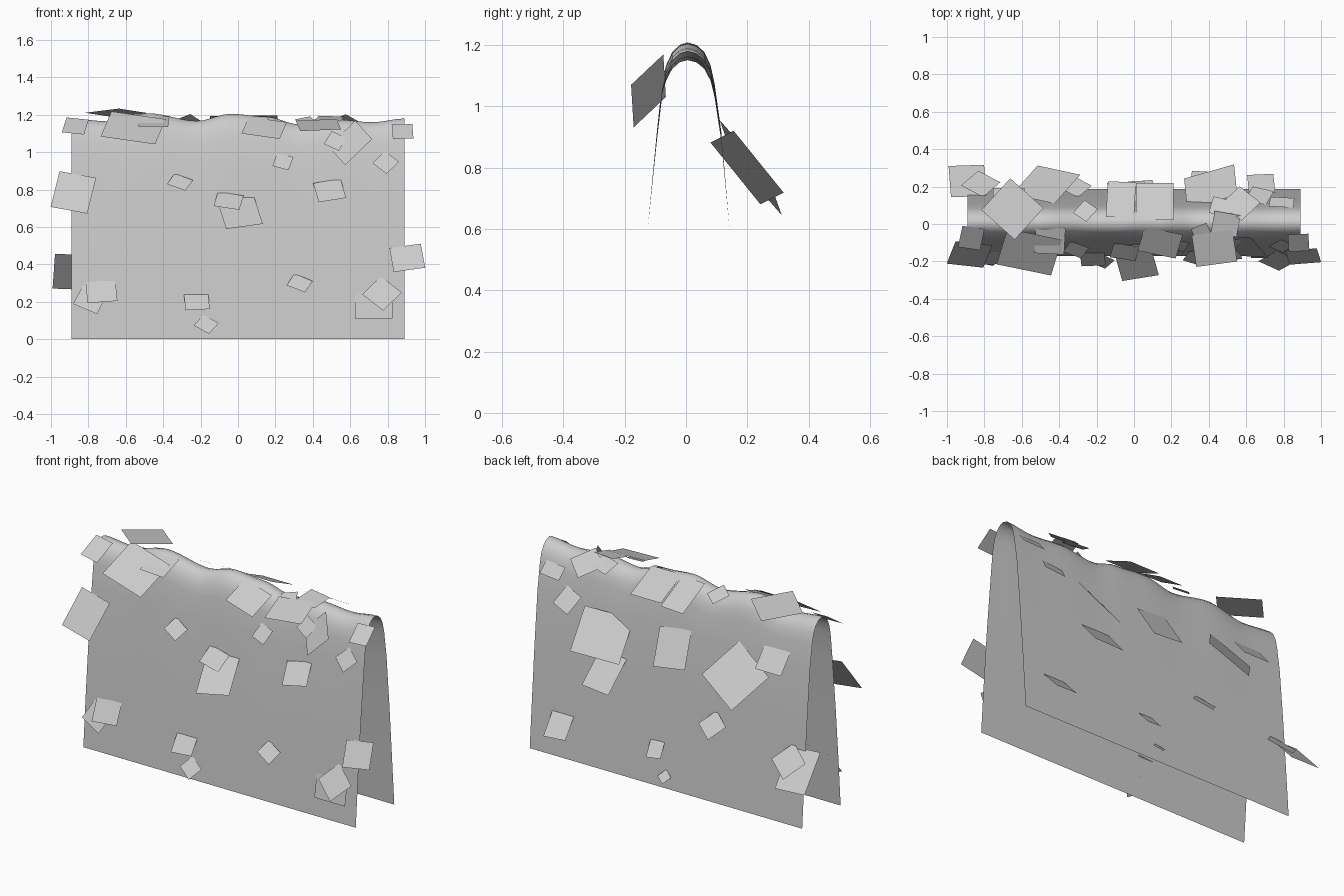
import bpy, bmesh
from math import radians, sin, cos
from mathutils import Vector, Matrix


def interp(pts, t):
    # smooth interpolation through a short list of (t, value)
    if t <= pts[0][0]:
        return pts[0][1]
    for (a, va), (b, vb) in zip(pts, pts[1:]):
        if t <= b:
            k = (t - a) / (b - a)
            return va + (vb - va) * k * k * (3 - 2 * k)
    return pts[-1][1]


def finish(name, bm, smooth):
    me = bpy.data.meshes.new(name)
    bm.to_mesh(me)
    bm.free()
    ob = bpy.data.objects.new(name, me)
    bpy.context.collection.objects.link(ob)
    for p in me.polygons:
        p.use_smooth = smooth
    return ob


# Folded sheet: arch profile swept along x with a wavy ridge
PROFILE = [(-.172, 0), (-.15, .3), (-.125, .6), (-.095, .9), (-.078, 1.05), (-.065, 1.105),
           (-.045, 1.145), (-.02, 1.168), (.005, 1.175), (.035, 1.167), (.06, 1.145),
           (.08, 1.105), (.093, 1.05), (.115, .9), (.142, .6), (.165, .3), (.187, 0)]
RIDGE = [(-.89, .005), (-.7, -.01), (-.48, .033), (-.22, -.008), (-.04, .03),
         (.15, .015), (.32, -.025), (.52, 0), (.72, -.015), (.89, .005)]
bm = bmesh.new()
rows = []
N = 48
for i in range(N + 1):
    x = -.89 + 1.78 * i / N
    d = interp(RIDGE, x)
    rows.append([bm.verts.new((x, y, z + d * max(0, (z - .6) / .575))) for y, z in PROFILE])
for a, b in zip(rows, rows[1:]):
    for j in range(len(PROFILE) - 1):
        bm.faces.new((a[j], b[j], b[j + 1], a[j + 1]))
finish("folded_sheet", bm, True)


def wall_y(z, side):
    pts = [(p[1], p[0]) for p in (PROFILE[:8] if side < 0 else PROFILE[:8:-1])]
    for (a, va), (b, vb) in zip(pts, pts[1:]):
        if z <= b:
            return va + (vb - va) * (z - a) / (b - a)
    return 0


def card(bm, centre, w, h, roll, pitch, side, yaw=0):
    # quad whose lower edge flares outward from the sheet
    p, r = radians(pitch), radians(roll)
    right, up = Vector((1, 0, 0)), Vector((0, -side * sin(p), cos(p)))
    turn = Matrix.Rotation(radians(yaw), 3, 'Z')
    vs = []
    for a, b in ((-1, -1), (1, -1), (1, 1), (-1, 1)):
        u, v = a * w / 2, b * h / 2
        q = right * (u * cos(r) - v * sin(r)) + up * (u * sin(r) + v * cos(r))
        vs.append(bm.verts.new(Vector(centre) + turn @ q))
    bm.faces.new(vs if side < 0 else vs[::-1])


def wall_cards(name, side, rows):
    bm = bmesh.new()
    for x, z, w, h, roll, pitch, yaw in rows:
        r = radians(roll)
        reach = h * abs(cos(r)) + w * abs(sin(r))
        y = wall_y(z, side) + side * .4 * reach * sin(radians(pitch))
        card(bm, (x, y, z), w, h, roll, pitch, side, yaw)
    finish(name, bm, False)


# Front cards: x, z, width, height, roll, pitch, yaw
wall_cards("front_cards", -1, [
    (-.88, .785, .2, .23, -12, 32, 0), (-.31, .84, .11, .09, -27, 45, 0),
    (-.05, .74, .14, .11, -12, 45, 0), (.01, .68, .2, .24, 12, 49, 0),
    (.24, .95, .09, .09, -18, 35, 0), (.49, .795, .15, .14, 12, 42, 0),
    (.6, 1.05, .17, .2, -40, 25, -30), (.52, 1.06, .09, .09, -28, 30, 0),
    (.79, .945, .1, .1, -42, 30, 0), (.905, .435, .17, .15, 9, 30, 0),
    (.33, .3, .11, .09, -27, 40, 0), (.77, .245, .15, .15, -42, 30, 0),
    (.725, .18, .2, .14, 0, 10, 0), (-.73, .255, .16, .13, 5, 30, 0),
    (-.79, .215, .14, .13, -25, 25, 0), (-.22, .2, .13, .11, 4, 40, 0),
    (-.17, .08, .1, .09, -35, 38, 0)])

# Back cards
wall_cards("back_cards", 1, [
    (.67, .92, .12, .12, 20, 40, 0), (.41, .8, .28, .26, 10, 38, 22),
    (.39, .59, .18, .22, 5, 42, 0), (-.03, .83, .2, .22, -8, 30, 0),
    (-.47, .8, .27, .27, 38, 35, 12), (-.67, .92, .17, .14, 0, 40, 0),
    (-.82, .39, .15, .15, 38, 42, 0), (-.89, .36, .19, .25, -3, 42, 0),
    (.68, .2, .14, .15, -4, 42, 0), (.06, .22, .09, .1, -8, 40, 0),
    (0, .075, .06, .06, 38, 40, 0), (-.31, .46, .12, .12, 38, 42, 0),
    (.79, 1.05, .13, .08, 5, 40, 0)])

# Cards resting over the ridge: side, x, y, z, width, height, roll, pitch
bm = bmesh.new()
for side, x, y, z, w, h, roll, pitch in [
        (-1, -.56, -.15, 1.13, .3, .24, -14, 55), (-1, -.45, -.09, 1.165, .16, .15, -3, 68),
        (-1, -.87, -.075, 1.14, .12, .14, -10, 55), (-1, .14, -.1, 1.13, .21, .16, -14, 55),
        (-1, .88, -.1, 1.11, .11, .12, 3, 50), (-1, .43, -.13, 1.145, .22, .18, 8, 72),
        (-1, .37, -.06, 1.16, .09, .12, 25, 65), (-1, .49, 0, 1.18, .14, .12, -10, 78),
        (1, -.65, .08, 1.21, .24, .23, 42, 82), (1, -.26, .07, 1.17, .09, .1, 38, 60),
        (1, -.07, .13, 1.14, .15, .22, 3, 60), (1, .11, .12, 1.15, .2, .22, 0, 65),
        (1, .57, .11, 1.15, .15, .15, 42, 60), (1, .47, .09, 1.16, .12, .1, 15, 65)]:
    card(bm, (x, y, z), w, h, roll, pitch, side)
finish("ridge_cards", bm, False)
